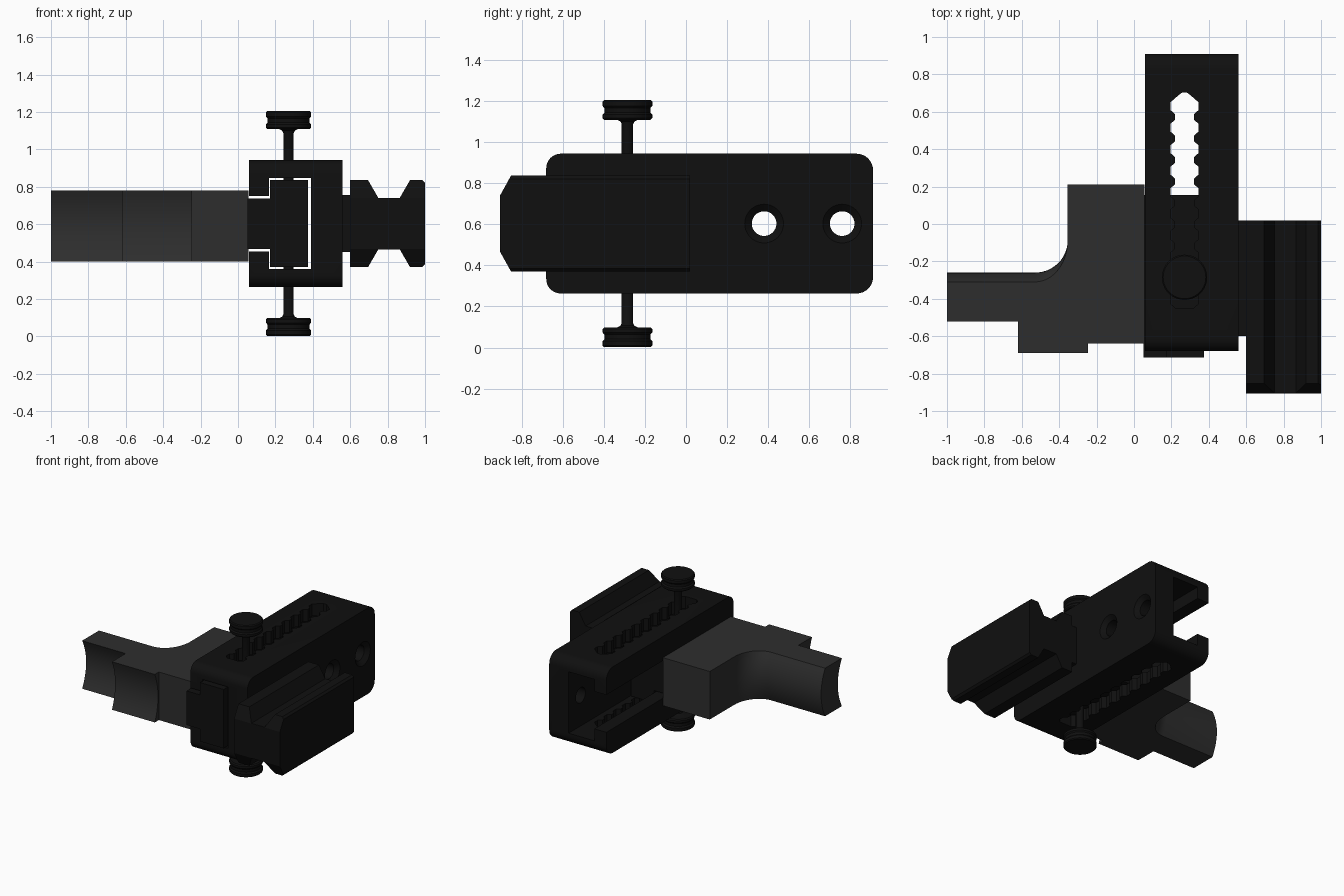
import bpy, bmesh
from math import sin, cos, pi, radians

if "Cube" in bpy.data.objects:
    bpy.data.objects.remove(bpy.data.objects["Cube"])


def material(name, v):
    m = bpy.data.materials.new(name)
    m.diffuse_color = (v, v, v, 1)
    m.use_nodes = True
    m.node_tree.nodes["Principled BSDF"].inputs["Base Color"].default_value = m.diffuse_color
    return m


BLACK = material("black", 0.005)
GREY = material("dark_grey", 0.027)
MID = 0.603  # height of the horizontal symmetry plane


def loft(name, rings, mat=BLACK, caps=True):
    """Skin closed rings of equal length and cap both ends."""
    bm = bmesh.new()
    vs = [[bm.verts.new(p) for p in r] for r in rings]
    n = len(rings[0])
    for a, b in zip(vs, vs[1:]):
        for i in range(n):
            j = (i + 1) % n
            bm.faces.new((a[i], a[j], b[j], b[i]))
    if caps:
        bm.faces.new(vs[0][::-1])
        bm.faces.new(vs[-1])
    bmesh.ops.recalc_face_normals(bm, faces=bm.faces)
    me = bpy.data.meshes.new(name)
    bm.to_mesh(me)
    bm.free()
    ob = bpy.data.objects.new(name, me)
    bpy.context.collection.objects.link(ob)
    me.materials.append(mat)
    return ob


def prism(name, pts, axis, lo, hi, mat=BLACK):
    put = {"x": lambda p, q, a: (a, p, q), "y": lambda p, q, a: (p, a, q),
           "z": lambda p, q, a: (p, q, a)}[axis]
    return loft(name, [[put(p, q, a) for p, q in pts] for a in (lo, hi)], mat)


def turned(name, profile, axis, origin, n=40):
    """Lathe (radius, height) pairs around the x or z axis."""
    rings = []
    for r, h in profile:
        ring = []
        for i in range(n):
            c, s = r * cos(2 * pi * i / n), r * sin(2 * pi * i / n)
            d = (h, c, s) if axis == "x" else (c, s, h)
            ring.append(tuple(o + e for o, e in zip(origin, d)))
        rings.append(ring)
    return loft(name, rings)


def select(ob):
    bpy.ops.object.select_all(action='DESELECT')
    ob.select_set(True)
    bpy.context.view_layer.objects.active = ob


def smooth(ob):
    select(ob)
    bpy.ops.object.shade_smooth_by_angle(angle=radians(30))


def cut(ob, cutter):
    cutter.hide_render = True
    m = ob.modifiers.new("cut", 'BOOLEAN')
    m.operation, m.solver, m.object = 'DIFFERENCE', 'EXACT', cutter
    select(ob)
    bpy.ops.object.modifier_apply(modifier=m.name)
    bpy.data.objects.remove(cutter)


def mirrored(pts):
    """Close a lower profile with its reflection about MID."""
    return pts + [(p, 2 * MID - q) for p, q in reversed(pts)]


def corner(cy, cz, r, a0, n=8):
    return [(cy + r * cos(a0 + pi / 2 * i / n), cz + r * sin(a0 + pi / 2 * i / n))
            for i in range(n + 1)]


# Housing: rounded block with a T channel along its length
lower = corner(-0.61, 0.333, 0.07, pi) + corner(0.83, 0.343, 0.08, -pi / 2)
lower = [(y, max(z, 0.262)) for y, z in lower]
housing = prism("housing", mirrored(lower), "x", 0.06, 0.56)
tee = mirrored([(0.0, 0.455), (0.165, 0.455), (0.165, 0.36), (0.39, 0.36)])
cut(housing, prism("channel_cutter", tee, "y", -0.9, 1.1))

# Scalloped slot through the top and bottom walls
edge = []
for k in range(10):
    c = 0.63 - 0.115 * (9 - k)
    edge += [(0.05, c - 0.043), (0.076, c - 0.02), (0.076, c + 0.02)]
    edge += [(0.05, c + 0.043)] if k < 9 else [(0.03, 0.69), (0.012, 0.703)]
slot = [(0.27 + w, y) for w, y in edge] + [(0.27 - w, y) for w, y in reversed(edge)]
cut(housing, prism("slot_cutter", slot, "z", 0.1, 1.1))

# Countersunk holes in the right wall
for y in (0.38, 0.76):
    hole = [(0.06, 0.3), (0.06, 0.53), (0.1, 0.565), (0.1, 0.6)]
    cut(housing, turned("hole_cutter", hole, "x", (0, y, MID)))
smooth(housing)

# Sliding carriage in the channel
carriage = mirrored([(0.05, 0.468), (0.17, 0.468), (0.17, 0.37), (0.375, 0.37)])
prism("carriage", carriage, "y", -0.715, 0.155)

# Thumb screws above and below
knob = [(0.028, 0.2), (0.028, 0.485), (0.034, 0.497), (0.05, 0.505), (0.113, 0.505),
        (0.121, 0.513), (0.121, 0.53), (0.112, 0.54), (0.112, 0.562), (0.121, 0.572),
        (0.121, 0.594), (0.114, 0.601)]
for name, s in (("top_thumb_screw", 1), ("bottom_thumb_screw", -1)):
    smooth(turned(name, [(r, s * h) for r, h in knob], "z", (0.27, -0.285, MID)))

# Dovetail rail with a chamfered front end, and its mounting pad
rail = prism("dovetail_rail", mirrored([
    (0.6, 0.37), (0.695, 0.37), (0.75, 0.465), (0.865, 0.465),
    (0.92, 0.37), (0.985, 0.37), (1.0, 0.385)]), "x", 0, 1)
bpy.data.objects.remove(rail)
rail = prism("dovetail_rail", mirrored([
    (0.6, 0.37), (0.695, 0.37), (0.75, 0.465), (0.865, 0.465),
    (0.92, 0.37), (0.985, 0.37), (1.0, 0.385)]), "y", -0.905, 0.02)
for s in (-1, 1):
    wedge = [(-0.905 - 0.055, MID + s * 0.037), (-0.905 + 0.11, MID + s * 0.335),
             (-1.1, MID + s * 0.335)]
    cut(rail, prism("chamfer_cutter", wedge, "x", 0.5, 1.1))
prism("rail_pad", mirrored([(0.55, 0.45), (0.61, 0.45)]), "y", -0.6, 0.02)


# Arm: stacked outlines whose finger side bulges and front side hollows
def outline(t):
    bow = 0.05 * (1 - t * t)
    back, grip, block = -0.31 + bow, -0.52 + bow, -0.69 + 0.8 * bow
    arc = [(-0.53 + 0.175 * sin(a), -0.09 - (-0.09 - back) * cos(a))
           for a in (pi / 2 * i / 12 for i in range(13))]
    pts = [(-1, grip), (-0.62, grip), (-0.62, block), (-0.245, block), (-0.245, -0.64),
           (0.055, -0.64), (0.055, 0.21), (-0.355, 0.21)] + arc[::-1] + [(-1, back)]
    return [(x, y, 0.59 + 0.19 * t) for x, y in pts]


smooth(loft("arm", [outline(i / 6 - 1) for i in range(13)], GREY))
